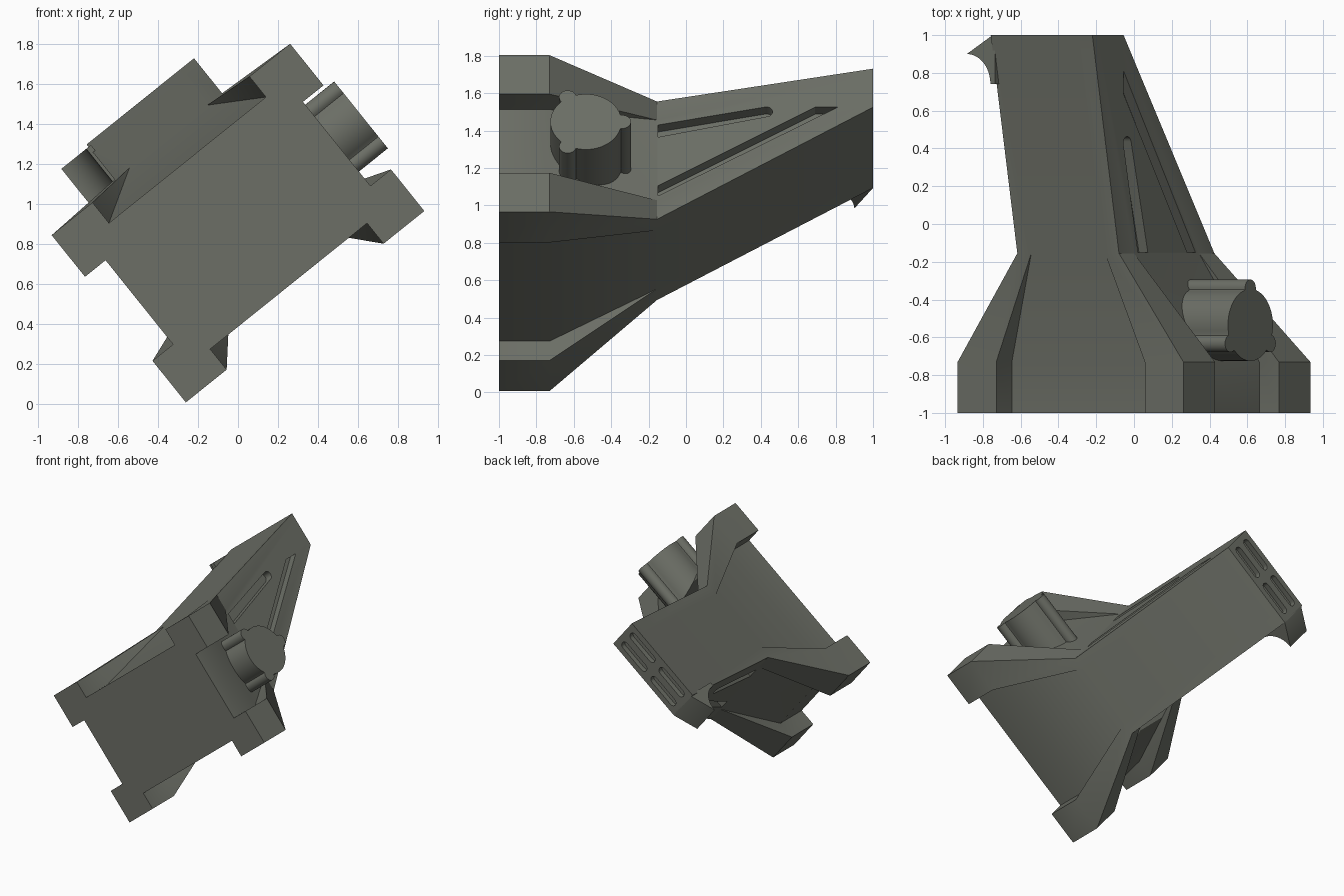
import bpy, bmesh, math
from mathutils import Matrix, Vector

if "Cube" in bpy.data.objects:
    bpy.data.objects.remove(bpy.data.objects["Cube"])

# The whole model is designed upright, then rolled about the y axis
ROLL = Matrix.Translation((0, 0, 0.905)) @ Matrix.Rotation(math.radians(-38.75), 4, 'Y')

grey = bpy.data.materials.new("dark olive grey")
grey.diffuse_color = (0.150, 0.158, 0.133, 1)
grey.use_nodes = True
grey.node_tree.nodes["Principled BSDF"].inputs["Base Color"].default_value = grey.diffuse_color


def finish(name, bm):
    bmesh.ops.remove_doubles(bm, verts=bm.verts, dist=1e-4)
    bmesh.ops.recalc_face_normals(bm, faces=bm.faces)
    mesh = bpy.data.meshes.new(name)
    bm.to_mesh(mesh)
    bm.free()
    mesh.materials.append(grey)
    ob = bpy.data.objects.new(name, mesh)
    bpy.context.collection.objects.link(ob)
    ob.matrix_world = ROLL
    return ob


def loft(bm, rings):
    """Skin a list of equal-length rings and cap both ends."""
    vs = [[bm.verts.new(p) for p in r] for r in rings]
    n = len(vs[0])
    for r, s in zip(vs, vs[1:]):
        for i in range(n):
            j = (i + 1) % n
            bm.faces.new((r[i], r[j], s[j], s[i]))
    bm.faces.new(vs[0])
    bm.faces.new(vs[-1])


def prism(bm, pts, axis, lo, hi):
    """Extrude a 2D outline along an axis (0 = x, 1 = y, 2 = z)."""
    def at(p, h):
        q = list(p)
        q.insert(axis, h)
        return Vector(q)
    loft(bm, [[at(p, h) for p in pts] for h in (lo, hi)])


def arc(cx, cy, r, a0, a1, n):
    return [(cx + r * math.cos(math.radians(a0 + (a1 - a0) * i / n)),
             cy + r * math.sin(math.radians(a0 + (a1 - a0) * i / n))) for i in range(n + 1)]


def smooth(ob):
    bpy.ops.object.select_all(action='DESELECT')
    ob.select_set(True)
    bpy.context.view_layer.objects.active = ob
    bpy.ops.object.shade_smooth_by_angle(angle=math.radians(30))


# Outline of one quarter at the notched front, and where it lands on the neck
NOTCHED = [(.634, .27), (.766, .27), (.766, .537), (.504, .537), (.504, .405)]
NECK_TOP = [(.345, .43), (.345, .43), (.345, .557), (.25, .557), (.25, .557)]
NECK_LOW = [(.345, -.12), (.345, -.12), (.345, -.25), (.25, -.25), (.25, -.25)]


def around(top, low):
    """Mirror the upper and lower right quarters into a full outline."""
    left = lambda q: [(-x, z) for x, z in q]
    return top + left(top)[::-1] + left(low) + low[::-1]


front = around(NOTCHED, [(x, -z) for x, z in NOTCHED])
neck = around(NECK_TOP, NECK_LOW)
rear = [(x, .518 + .264 * (z + .25) / .807) for x, z in neck]

# Main hull: notched block, flare to the neck, tapering tail
bm = bmesh.new()
loft(bm, [[(x, y, z) for x, z in sec] for y, sec in
          ((-1, front), (-.73, front), (-.155, neck), (1, rear))])
bmesh.ops.remove_doubles(bm, verts=bm.verts, dist=1e-4)
bmesh.ops.dissolve_degenerate(bm, edges=bm.edges, dist=1e-4)
hull = finish("hull", bm)

# Cutters: two side grooves per side and four rear slots
bm = bmesh.new()
short_groove = [(-.15, .396), (-.15, .313)] + arc(.43, .487, .033, -78, 102, 8)
long_groove = [(-.15, -.02), (-.15, -.09), (.81, .518), (.69, .518)]
for s in (-1, 1):
    for outline in (short_groove, long_groove):
        prism(bm, outline, 0, s * .285, s * .40)
    for z in (.592, .708):
        prism(bm, arc(s * .165 + .105, z, .03, -90, 90, 8)
              + arc(s * .165 - .105, z, .03, 90, 270, 8), 1, .96, 1.05)
cutter = finish("groove_cutter", bm)
cutter.hide_render = True

mod = hull.modifiers.new("grooves", 'BOOLEAN')
mod.operation = 'DIFFERENCE'
mod.solver = 'EXACT'
mod.object = cutter
bpy.context.view_layer.objects.active = hull
bpy.context.view_layer.update()
bpy.ops.object.modifier_apply(modifier=mod.name)
bpy.data.objects.remove(cutter)
smooth(hull)

# Side knob: a drum with three small lobes, as one outline
CY, CZ, R, D, L = -.535, .037, .19, .195, .046
half = math.degrees(2 * math.asin(L / (2 * R)))
outline = []
for k in range(3):
    a = 120 * k
    lx = CY + D * math.cos(math.radians(a))
    lz = CZ + D * math.sin(math.radians(a))
    outline += arc(lx, lz, L, a - 100, a + 100, 12)
    outline += arc(CY, CZ, R, a + half + 2, a + 118 - half, 16)
bm = bmesh.new()
prism(bm, outline, 0, .32, .82)
smooth(finish("side_knob", bm))

# Tail hook with a concave inner curve
bm = bmesh.new()
prism(bm, [(-.33, 1), (-.345, 1), (-.52, .90)] + arc(-.52, .74, .16, 85, 0, 12)
      + [(-.33, .74)], 2, .518, .766)
smooth(finish("tail_hook", bm))
